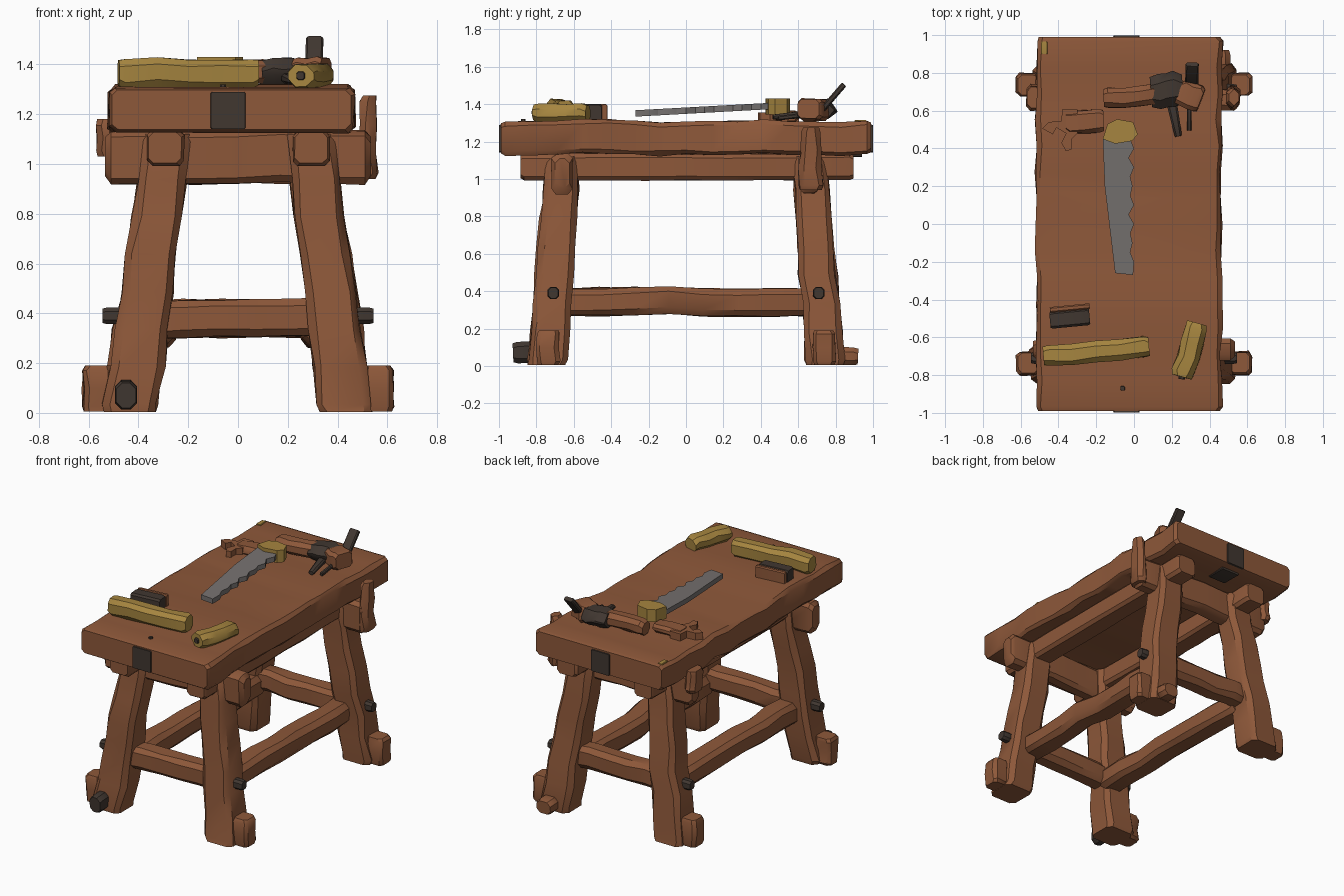
import bpy, bmesh, math, random
from mathutils import Vector

if "Cube" in bpy.data.objects:
    bpy.data.objects.remove(bpy.data.objects["Cube"])

random.seed(7)


def material(name, rgb):
    m = bpy.data.materials.new(name)
    m.diffuse_color = (*rgb, 1)
    m.use_nodes = True
    m.node_tree.nodes["Principled BSDF"].inputs["Base Color"].default_value = m.diffuse_color
    return m


BROWN = material("brown_wood", (0.27, 0.098, 0.042))
GOLD = material("yellow_wood", (0.38, 0.235, 0.05))
STEEL = material("grey_steel", (0.18, 0.165, 0.16))
DARK = material("dark_iron", (0.052, 0.038, 0.03))


def finish(name, bm, mat, angle=35):
    bmesh.ops.recalc_face_normals(bm, faces=bm.faces)
    me = bpy.data.meshes.new(name)
    bm.to_mesh(me)
    bm.free()
    me.materials.append(mat)
    me.shade_smooth()
    me.set_sharp_from_angle(angle=math.radians(angle))
    ob = bpy.data.objects.new(name, me)
    bpy.context.collection.objects.link(ob)
    return ob


def beam(name, p0, p1, w, d, mat=BROWN, segs=1, rough=0.0, chamfer=0.02,
         taper=1.0, axes=None, end=0.88):
    """Hewn timber: chamfered rectangular rings from p0 to p1, w wide (sideways), d deep."""
    p0, p1 = Vector(p0), Vector(p1)
    t = (p1 - p0).normalized()
    if axes:
        u, v = Vector(axes[0]), Vector(axes[1])
    else:
        ref = Vector((0, 0, 1)) if abs(t.z) < 0.9 else Vector((0, 1, 0))
        u = t.cross(ref).normalized()
        v = u.cross(t).normalized()
    length = (p1 - p0).length
    e = min(chamfer / length, 0.3)
    stations = [(0, end)] + [(e + (1 - 2 * e) * i / segs, 1) for i in range(segs + 1)] + [(1, end)]
    bm = bmesh.new()
    rings = []
    for f, s in stations:
        inner = 0.01 < f < 0.99
        j = rough if inner else rough * 0.3
        r = lambda: random.uniform(-j, j)
        k = 1 + (taper - 1) * f
        hw, hd = w / 2 * k, d / 2 * k
        hw -= (1 - s) * min(hw, chamfer * 4)
        hd -= (1 - s) * min(hd, chamfer * 4)
        c = p0.lerp(p1, f) + u * r() + v * r()
        a = chamfer
        outline = [(hw, hd - a), (hw - a, hd), (a - hw, hd), (-hw, hd - a),
                   (-hw, a - hd), (a - hw, -hd), (hw - a, -hd), (hw, a - hd)]
        rings.append([bm.verts.new(c + u * (x + r() * 0.6) + v * (y + r() * 0.6)) for x, y in outline])
    for ra, rb in zip(rings, rings[1:]):
        for i in range(8):
            bm.faces.new((ra[i], ra[(i + 1) % 8], rb[(i + 1) % 8], rb[i]))
    bm.faces.new(rings[0])
    bm.faces.new(rings[-1])
    return finish(name, bm, mat)


def slab(name, pts, z0, z1, mat, slope=0.0):
    """Flat outline in x, y extruded from z0 to z1, rising along y by slope."""
    bm = bmesh.new()
    low = [bm.verts.new((x, y, z0 + slope * y)) for x, y in pts]
    top = [bm.verts.new((x, y, z1 + slope * y)) for x, y in pts]
    bm.faces.new(low)
    bm.faces.new(top)
    n = len(pts)
    for i in range(n):
        bm.faces.new((low[i], low[(i + 1) % n], top[(i + 1) % n], top[i]))
    return finish(name, bm, mat)


XY = ((1, 0, 0), (0, 1, 0))
XZ = ((1, 0, 0), (0, 0, 1))

# Bench top
beam("bench_top", (-0.025, -0.99, 1.22), (-0.025, 0.99, 1.22), 0.98, 0.18,
     segs=14, rough=0.009, chamfer=0.022, axes=XZ)

# Iron straps on both ends, with a return under the back edge
for n, y in (("front", -1), ("back", 1)):
    beam(f"{n}_strap", (-0.04, y * 0.975, 1.215), (-0.04, y * 0.9985, 1.215), 0.14, 0.15,
         DARK, chamfer=0.006, axes=XZ, end=0.95)
beam("under_strap", (-0.04, 0.8, 1.127), (-0.04, 0.94, 1.127), 0.14, 0.02, DARK, chamfer=0.005, axes=XZ)

# Splayed legs, feet, rails, pegs
for sx, side in ((-1, "left"), (1, "right")):
    for sy, end in ((-1, "front"), (1, "back")):
        n = f"{end}_{side}"
        beam(f"{n}_leg", (sx * 0.435, sy * 0.745, 0.004), (sx * 0.285, sy * 0.655, 1.12), 0.22, 0.21,
             segs=7, rough=0.009, chamfer=0.03, taper=0.85, axes=XY, end=0.95)
        beam(f"{n}_foot_block", (sx * 0.565, sy * 0.74, 0.005), (sx * 0.56, sy * 0.735, 0.19), 0.12, 0.12,
             segs=2, rough=0.006, axes=XY)
        beam(f"{n}_stretcher_peg", (sx * 0.44, sy * 0.71, 0.39), (sx * 0.545, sy * 0.71, 0.39),
             0.06, 0.065, DARK, chamfer=0.015)
    beam(f"{side}_top_rail", (sx * 0.295, -0.885, 1.065), (sx * 0.295, 0.895, 1.065), 0.15, 0.14,
         segs=8, rough=0.005, axes=XZ)
    beam(f"{side}_stretcher", (sx * 0.34, -0.68, 0.345), (sx * 0.34, 0.68, 0.345), 0.16, 0.145,
         segs=7, rough=0.009, chamfer=0.03)
for sy, end in ((-1, "front"), (1, "back")):
    beam(f"{end}_stretcher", (-0.4, sy * 0.70, 0.38), (0.4, sy * 0.70, 0.38), 0.14, 0.15,
         segs=5, rough=0.008, chamfer=0.03)
    beam(f"{end}_cross_beam", (-0.535, sy * 0.66, 1.03), (0.535, sy * 0.66, 1.03), 0.11, 0.215,
         segs=6, rough=0.006, chamfer=0.025, end=0.7)
beam("front_foot_peg", (-0.45, -0.82, 0.075), (-0.45, -0.925, 0.07), 0.09, 0.115, DARK, chamfer=0.025)
beam("back_foot_peg", (0.45, 0.82, 0.055), (0.45, 0.92, 0.05), 0.12, 0.095, chamfer=0.025)

# Wedges driven beside the top
beam("right_wedge", (0.515, 0.665, 0.94), (0.53, 0.67, 1.275), 0.08, 0.13, segs=3, rough=0.008,
     chamfer=0.025, axes=XY, taper=0.75)
beam("left_wedge", (-0.53, 0.67, 1.03), (-0.53, 0.67, 1.18), 0.08, 0.13, segs=2, rough=0.006,
     chamfer=0.025, axes=XY)

# Saw: toothed blade lying tilted, yellow grip
teeth = [((0.0 if i % 2 else -0.02) - 0.008 * (i % 3 == 0), -0.25 + i * 0.05) for i in range(14)]
slab("saw_blade", [(-0.165, 0.45), (-0.155, 0.2), (-0.10, -0.26), (-0.005, -0.27)] + teeth[1:] + [(-0.02, 0.45)],
     1.348, 1.382, STEEL, slope=0.055)
slab("saw_grip", [(-0.165, 0.45), (-0.1, 0.425), (-0.01, 0.44), (0.02, 0.475), (-0.005, 0.54),
                  (-0.09, 0.555), (-0.14, 0.53)], 1.345, 1.43, GOLD)

# Large mallet with iron collar, block and prongs
beam("mallet_handle", (-0.16, 0.665, 1.36), (0.13, 0.685, 1.37), 0.105, 0.095, segs=3, rough=0.006, chamfer=0.025)
beam("mallet_collar", (0.09, 0.695, 1.365), (0.26, 0.71, 1.365), 0.18, 0.11, DARK, segs=2, rough=0.01, chamfer=0.045)
beam("mallet_block", (0.24, 0.70, 1.37), (0.355, 0.655, 1.375), 0.14, 0.115, segs=2, rough=0.006)
beam("mallet_blade", (0.20, 0.64, 1.345), (0.235, 0.465, 1.33), 0.055, 0.04, DARK, chamfer=0.01, taper=0.7)
beam("mallet_prong", (0.305, 0.72, 1.36), (0.308, 0.845, 1.505), 0.07, 0.03, DARK, chamfer=0.007)
beam("mallet_pin", (0.292, 0.62, 1.34), (0.292, 0.495, 1.325), 0.025, 0.025, DARK, chamfer=0.006)

# Small claw hammer
beam("hammer_handle", (-0.36, 0.54, 1.335), (-0.16, 0.545, 1.335), 0.12, 0.06, segs=2, rough=0.006)
slab("hammer_head", [(-0.485, 0.505), (-0.45, 0.54), (-0.385, 0.545), (-0.38, 0.605), (-0.3, 0.605), (-0.3, 0.48),
                     (-0.33, 0.45), (-0.33, 0.395), (-0.36, 0.385), (-0.385, 0.43), (-0.36, 0.48),
                     (-0.41, 0.51), (-0.43, 0.475)], 1.3, 1.355, BROWN)

# Yellow offcuts, dark block, nail and chip
beam("long_offcut", (-0.48, -0.70, 1.365), (0.08, -0.65, 1.365), 0.11, 0.115, GOLD, segs=4, rough=0.006, chamfer=0.025)
beam("short_offcut", (0.255, -0.81, 1.355), (0.335, -0.525, 1.35), 0.12, 0.1, GOLD, segs=3, rough=0.008, chamfer=0.03)
beam("offcut_knot", (0.251, -0.822, 1.355), (0.255, -0.80, 1.355), 0.035, 0.035, DARK, chamfer=0.008)
beam("iron_block", (-0.445, -0.51, 1.35), (-0.235, -0.49, 1.35), 0.09, 0.1, DARK, chamfer=0.012)
beam("block_backing", (-0.445, -0.455, 1.35), (-0.235, -0.435, 1.35), 0.03, 0.1, BROWN, chamfer=0.007)
beam("nail_head", (-0.06, -0.87, 1.29), (-0.06, -0.87, 1.32), 0.025, 0.025, DARK, chamfer=0.006)
beam("yellow_chip", (-0.475, 0.9, 1.308), (-0.475, 0.965, 1.308), 0.035, 0.012, GOLD, chamfer=0.004)
